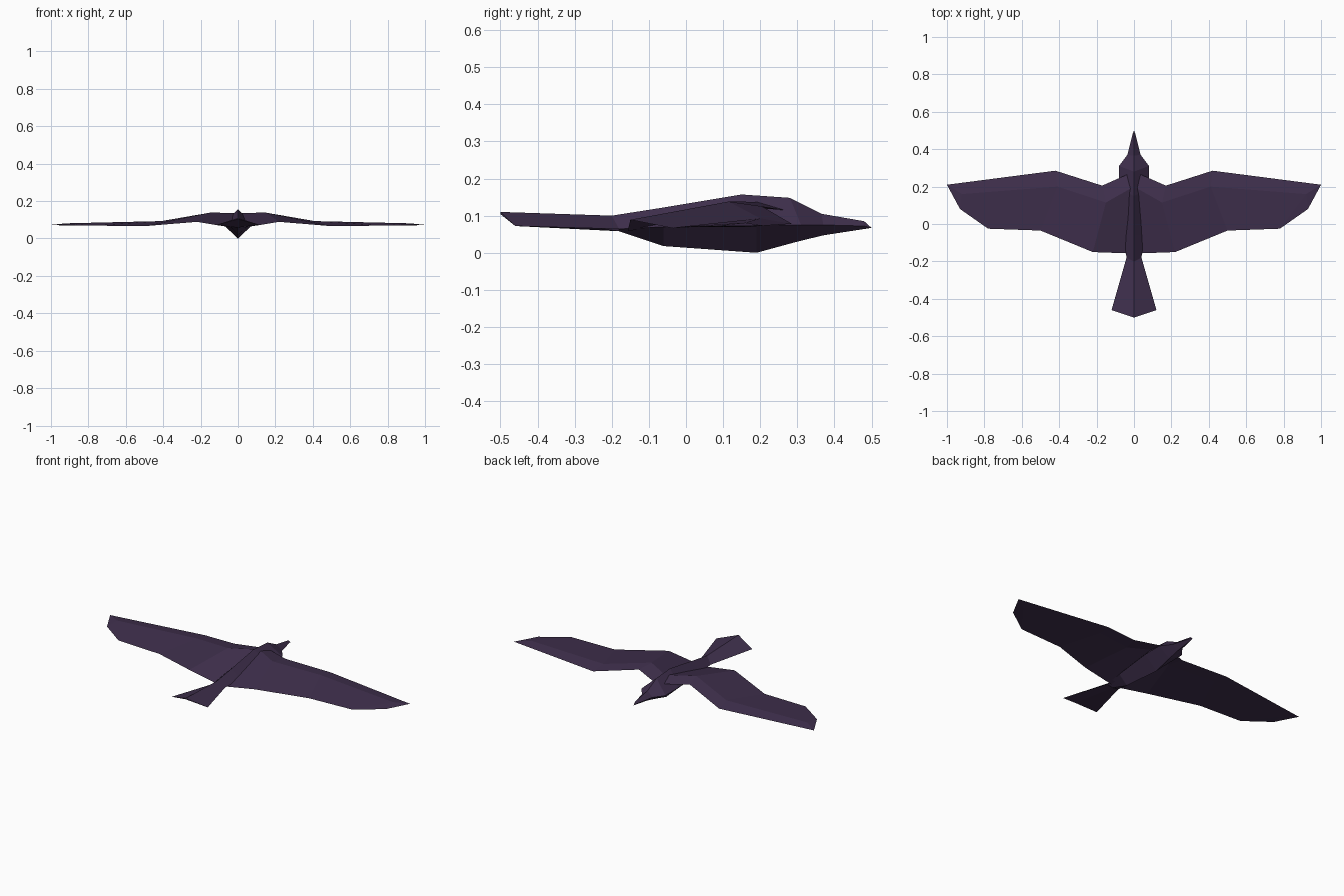
import bpy, bmesh

if "Cube" in bpy.data.objects:
    bpy.data.objects.remove(bpy.data.objects["Cube"])

plumage = bpy.data.materials.new("dark purple plumage")
plumage.diffuse_color = (0.050, 0.029, 0.074, 1)
plumage.use_nodes = True
plumage.node_tree.nodes["Principled BSDF"].inputs["Base Color"].default_value = plumage.diffuse_color


def make_object(name, bm):
    bmesh.ops.recalc_face_normals(bm, faces=bm.faces)
    mesh = bpy.data.meshes.new(name)
    bm.to_mesh(mesh)
    bm.free()
    mesh.materials.append(plumage)
    obj = bpy.data.objects.new(name, mesh)
    bpy.context.collection.objects.link(obj)
    return obj


# Body, beak to tail: diamond sections as (ridge y,z), (side x,y,z), (keel y,z)
sections = [
    ((0.48, 0.085), (0.008, 0.48, 0.072), (0.48, 0.064)),
    ((0.365, 0.105), (0.035, 0.37, 0.075), (0.37, 0.047)),
    ((0.28, 0.148), (0.08, 0.31, 0.075), (0.30, 0.030)),
    ((0.15, 0.157), (0.08, 0.19, 0.075), (0.19, 0.000)),
    ((-0.06, 0.122), (0.055, -0.06, 0.070), (-0.06, 0.018)),
    ((-0.20, 0.100), (0.04, -0.18, 0.064), (-0.18, 0.058)),
    ((-0.50, 0.110), (0.12, -0.46, 0.072), (-0.50, 0.104)),
]
bm = bmesh.new()
rings = []
for top, (sx, sy, sz), keel in sections:
    rings.append([bm.verts.new(p) for p in
                  ((0, *top), (sx, sy, sz), (0, *keel), (-sx, sy, sz))])
beak_tip = bm.verts.new((0, 0.5, 0.067))
for i in range(4):
    j = (i + 1) % 4
    bm.faces.new((beak_tip, rings[0][i], rings[0][j]))
    for a, b in zip(rings, rings[1:]):
        bm.faces.new((a[i], b[i], b[j], a[j]))
end = rings[-1]
bm.faces.new((end[0], end[1], end[2]))
bm.faces.new((end[0], end[2], end[3]))
make_object("body_and_tail", bm)

# Wing: leading edge, ridge and trailing edge at stations from root to tip
stations = [
    ((0.035, 0.265, 0.115), (0.0, 0.20, 0.137), (0.03, -0.157, 0.058)),
    ((0.17, 0.205, 0.125), (0.15, 0.115, 0.138), (0.22, -0.15, 0.089)),
    ((0.42, 0.285, 0.078), (0.41, 0.20, 0.093), (0.50, -0.035, 0.066)),
    ((1.0, 0.21, 0.073), (0.92, 0.16, 0.081), (0.78, -0.025, 0.069)),
]
bm = bmesh.new()
lead = [bm.verts.new(s[0]) for s in stations]
ridge = [bm.verts.new(s[1]) for s in stations]
trail = [bm.verts.new(s[2]) for s in stations]
under = [bm.verts.new((x, y, z - 0.012)) for _, (x, y, z), _ in stations]
tip = bm.verts.new((0.93, 0.08, 0.072))
for mid in (ridge, under):
    for i in range(3):
        bm.faces.new((lead[i], lead[i + 1], mid[i + 1], mid[i]))
        bm.faces.new((mid[i], mid[i + 1], trail[i + 1], trail[i]))
    bm.faces.new((lead[3], tip, mid[3]))
    bm.faces.new((tip, trail[3], mid[3]))
# Close the root inside the body
bm.faces.new((lead[0], ridge[0], under[0]))
bm.faces.new((ridge[0], trail[0], under[0]))
wings = make_object("wings", bm)
mirror = wings.modifiers.new("other wing", 'MIRROR')
mirror.use_mirror_merge = False
